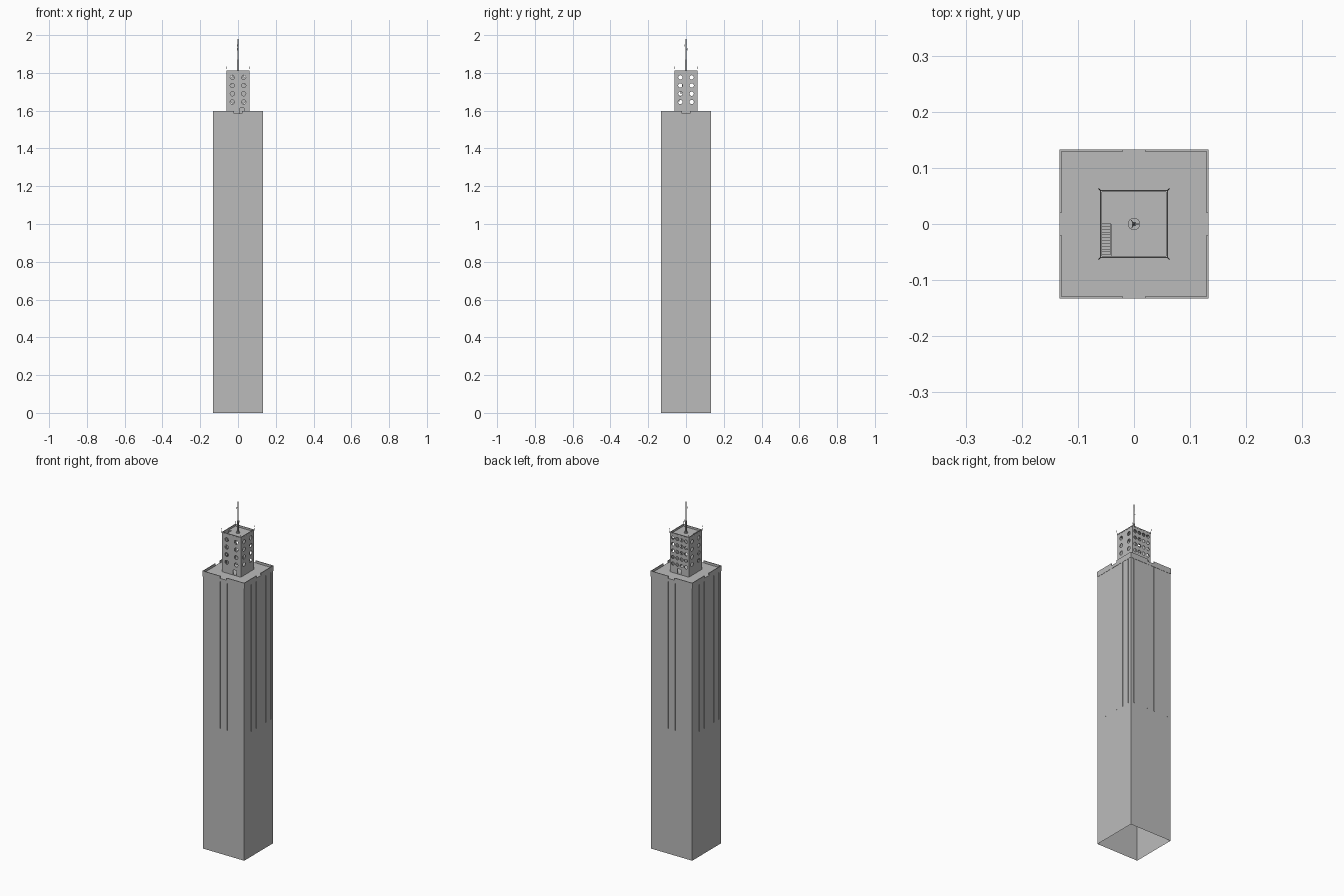
import bpy, bmesh, math
from mathutils import Matrix, Vector

if "Cube" in bpy.data.objects:
    bpy.data.objects.remove(bpy.data.objects["Cube"])

grey = bpy.data.materials.new("concrete_grey")
grey.diffuse_color = (0.5, 0.5, 0.5, 1)
grey.use_nodes = True
grey.node_tree.nodes["Principled BSDF"].inputs["Base Color"].default_value = grey.diffuse_color


def finish(name, bm):
    bmesh.ops.recalc_face_normals(bm, faces=bm.faces)
    me = bpy.data.meshes.new(name)
    bm.to_mesh(me)
    bm.free()
    me.materials.append(grey)
    ob = bpy.data.objects.new(name, me)
    bpy.context.collection.objects.link(ob)
    return ob


def add_box(bm, lo, hi, rot=0.0):
    lo, hi = Vector(lo), Vector(hi)
    s = hi - lo
    m = Matrix.Rotation(rot, 4, 'Z') @ Matrix.Translation((lo + hi) / 2) @ Matrix.Diagonal((*s, 1))
    return bmesh.ops.create_cube(bm, size=1, matrix=m)


def add_rod(bm, a, b, r1, r2=None, seg=8):
    a, b = Vector(a), Vector(b)
    d = b - a
    m = Matrix.Translation((a + b) / 2) @ d.to_track_quat('Z', 'Y').to_matrix().to_4x4()
    bmesh.ops.create_cone(bm, cap_ends=True, segments=seg, radius1=r1,
                          radius2=r1 if r2 is None else r2, depth=d.length, matrix=m)


W, TOP, DECK = 0.133, 1.597, 1.584     # half width, parapet top, deck level
BODY = 0.1315
SIDES = [i * math.pi / 2 for i in range(4)]

# main shaft: hollow, open at the bottom
bm = bmesh.new()
add_box(bm, (-BODY, -BODY, 0), (BODY, BODY, DECK))
bmesh.ops.delete(bm, geom=[f for f in bm.faces if f.calc_center_median().z < 0.01], context='FACES')
finish("shaft", bm)

# slim vertical ribs on the upper half of every side
bm = bmesh.new()
for a in SIDES:
    for k in range(6):
        x = -0.11 + k * 0.044
        add_box(bm, (x - 0.002, -W, 0.72), (x + 0.002, -BODY + 0.001, 1.566), a)
finish("ribs", bm)

# cornice under the roof edge, and parapet with a gap in each side
bm = bmesh.new()
for a in SIDES:
    add_box(bm, (-W, -W, 1.566), (W, -BODY + 0.001, DECK), a)
    for x0, x1 in ((-W, -0.02), (0.02, W)):
        add_box(bm, (x0, -W, DECK - 0.001), (x1, -W + 0.004, TOP), a)
finish("parapet", bm)

# upper tower walls, each with round windows and some doors
T, THICK, T_TOP = 0.06, 0.003, 1.813


def tower_wall(name, angle, columns, rows, radius, doors=()):
    bm = bmesh.new()
    add_box(bm, (-T, -T, DECK), (T - THICK, -T + THICK, T_TOP), angle)
    wall = finish(name, bm)
    bm = bmesh.new()
    for x in columns:
        for z in rows:
            add_rod(bm, (x, -T - 0.01, z), (x, -T + 0.02, z), radius, seg=12)
    for x in doors:
        add_box(bm, (x - 0.011, -T - 0.01, DECK + 0.002), (x + 0.011, -T + 0.02, 1.614))
    bmesh.ops.rotate(bm, verts=bm.verts, cent=(0, 0, 0), matrix=Matrix.Rotation(angle, 3, 'Z'))
    cutter = finish(name + "_cutter", bm)
    cutter.hide_render = True
    cutter.hide_viewport = True
    mod = wall.modifiers.new("openings", 'BOOLEAN')
    mod.operation = 'DIFFERENCE'
    mod.solver = 'EXACT'
    mod.object = cutter


rows4 = [1.646 + 0.0435 * i for i in range(4)]
rows5 = [1.636 + 0.037 * i for i in range(5)]
tower_wall("tower_front", SIDES[0], (-0.03, 0.03), rows4, 0.0115, (0.022,))
tower_wall("tower_right", SIDES[1], (-0.03, 0.03), rows4, 0.0115)
tower_wall("tower_back", SIDES[2], (-0.042, -0.014, 0.014, 0.042), rows5, 0.0095, (0.0,))
tower_wall("tower_left", SIDES[3], (-0.03, 0.03), rows4, 0.0115)

# tower roof with a stair opening in the front left corner
R, E = 1.798, T - THICK
bm = bmesh.new()
add_box(bm, (-0.041, -E, R), (E, E, R + 0.004))
add_box(bm, (-E, 0, R), (-0.041, E, R + 0.004))
finish("tower_roof", bm)

# stair flight rising to the opening
bm = bmesh.new()
for i in range(11):
    y, z = -0.055 + i * 0.005, DECK + (i + 1) * (R - DECK) / 11
    add_box(bm, (-E, y, z - 0.012), (-0.042, y + 0.005, z))
finish("stairs", bm)

# thin lip around the tower top, with a leaning spike on each corner
bm = bmesh.new()
for a in SIDES:
    add_box(bm, (-T - 0.001, -T - 0.001, T_TOP - 0.006), (T + 0.001, -T, T_TOP - 0.003), a)
finish("tower_lip", bm)
bm = bmesh.new()
for sx in (-1, 1):
    for sy in (-1, 1):
        add_rod(bm, (sx * 0.059, sy * 0.059, 1.80), (sx * 0.063, sy * 0.063, 1.835), 0.001, seg=6)
finish("corner_spikes", bm)

# mast: round foot, square lower stem, tapering pole
bm = bmesh.new()
add_rod(bm, (0, 0, R), (0, 0, R + 0.008), 0.011, seg=20)
add_box(bm, (-0.004, -0.004, R), (0.004, 0.004, 1.87))
add_rod(bm, (0, 0, 1.86), (0, 0, 1.94), 0.003, 0.0022)
add_rod(bm, (0, 0, 1.94), (0, 0, 2.0), 0.002, 0.001)
finish("mast", bm)

# small aerials branching off the mast
bm = bmesh.new()
for z, a in ((1.868, 0), (1.925, 2.2), (1.945, 4.2)):
    d = Vector((math.cos(a), math.sin(a), 0))
    add_rod(bm, (0, 0, z), d * 0.008 + Vector((0, 0, z)), 0.001, seg=6)
    add_rod(bm, d * 0.008 + Vector((0, 0, z - 0.006)), d * 0.008 + Vector((0, 0, z + 0.006)), 0.001, seg=6)
finish("aerials", bm)
